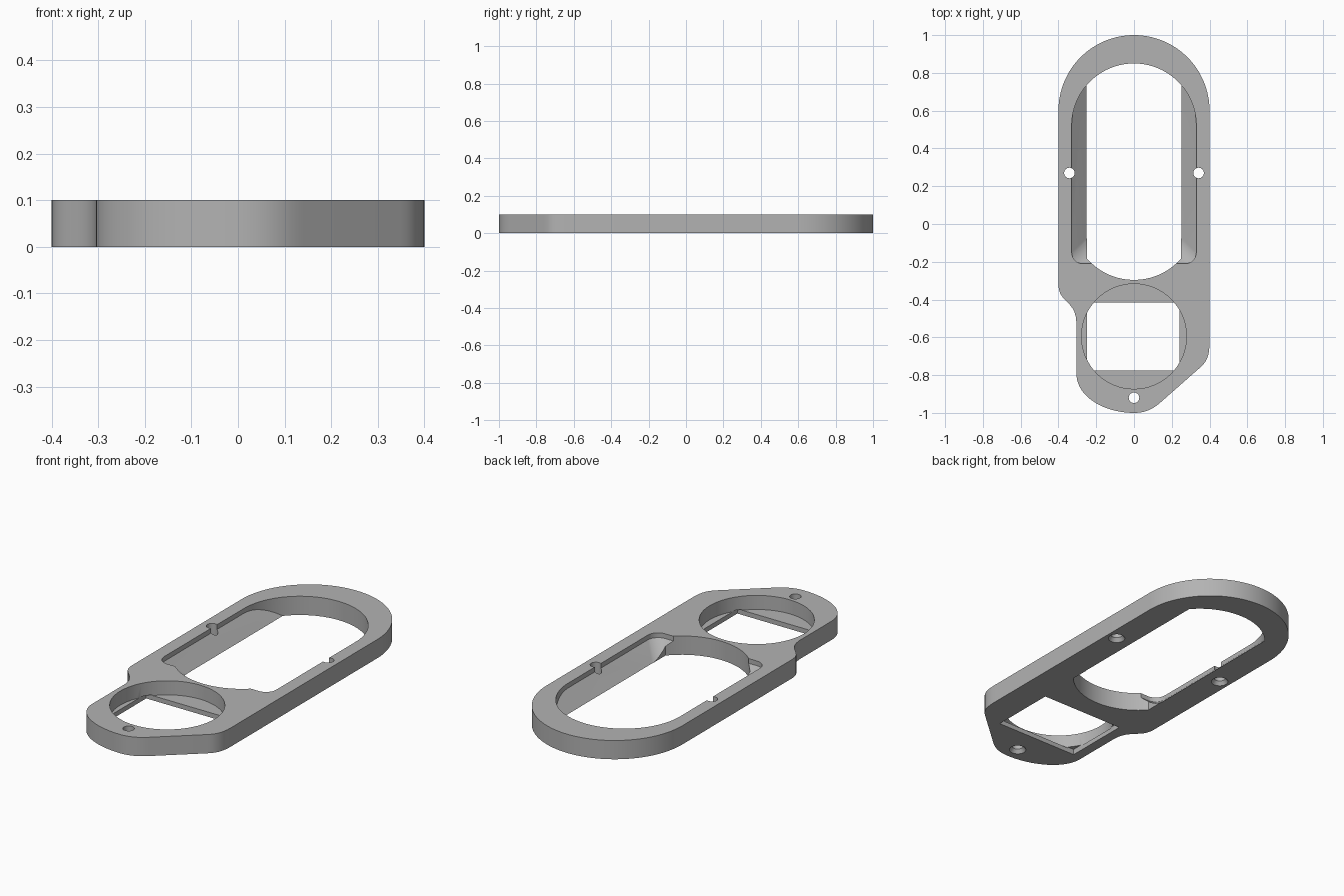
import bpy, bmesh
from math import cos, sin, radians
from mathutils import Vector
from mathutils.geometry import interpolate_bezier

if "Cube" in bpy.data.objects:
    bpy.data.objects.remove(bpy.data.objects["Cube"])

grey = bpy.data.materials.new("plain grey")
grey.use_nodes = True
grey.diffuse_color = (0.45, 0.45, 0.45, 1)
grey.node_tree.nodes["Principled BSDF"].inputs["Base Color"].default_value = grey.diffuse_color


def arc(cx, cy, r, a0, a1, n=32):
    angles = [radians(a0 + (a1 - a0) * i / n) for i in range(n + 1)]
    return [(cx + r * cos(a), cy + r * sin(a)) for a in angles]


def bez(*pts, n=12):
    return [(p.x, p.y) for p in interpolate_bezier(*[Vector((*p, 0)) for p in pts], n)]


def loft(name, sections):
    """Closed solid through (outline, height) sections with equal point counts."""
    bm = bmesh.new()
    rings = [[bm.verts.new((x, y, z)) for x, y in pts] for pts, z in sections]
    for low, high in zip(rings, rings[1:]):
        for i in range(len(low)):
            j = (i + 1) % len(low)
            bm.faces.new((low[i], low[j], high[j], high[i]))
    bm.faces.new(rings[0])
    bm.faces.new(rings[-1])
    bmesh.ops.recalc_face_normals(bm, faces=bm.faces)
    mesh = bpy.data.meshes.new(name)
    bm.to_mesh(mesh)
    bm.free()
    mesh.materials.append(grey)
    obj = bpy.data.objects.new(name, mesh)
    bpy.context.collection.objects.link(obj)
    return obj


def prism(name, pts, z0=-0.05, z1=0.15):
    return loft(name, [(pts, z0), (pts, z1)])


def combine(target, cutter, operation="DIFFERENCE"):
    mod = target.modifiers.new("cut", "BOOLEAN")
    mod.operation, mod.solver, mod.object = operation, "EXACT", cutter
    bpy.context.view_layer.objects.active = target
    bpy.ops.object.modifier_apply(modifier=mod.name)
    bpy.data.objects.remove(cutter)


def round_rect(w, y0, y1, r):
    return (arc(r - w, y0 + r, r, 180, 270, 8) + arc(w - r, y0 + r, r, 270, 360, 8)
            + [(w, y1), (-w, y1)])


# Plate outline, counter-clockwise from the right-hand arch end
outline = arc(0, 0.6, 0.4, 0, 180, 64)
outline += bez((-0.4, -0.32), (-0.4, -0.42), (-0.31, -0.40), (-0.305, -0.52))
outline += bez((-0.305, -0.79), (-0.305, -0.92), (-0.15, -1), (0, -1), n=20)
outline += bez((0, -1), (0.06, -1), (0.10, -0.98), (0.14, -0.945))[1:]
outline += bez((0.35, -0.76), (0.39, -0.725), (0.4, -0.69), (0.4, -0.62))
plate = prism("plate", outline, 0, 0.1)

# Long window with inward sloping sides
window = prism("window", arc(0, 0.52, 0.33, 0, 180, 48)
               + arc(-0.27, -0.15, 0.06, 180, 270, 8) + arc(0.27, -0.15, 0.06, 270, 360, 8))
slope = loft("slope", [(round_rect(0.24, -0.12, 1, 0.06), -0.01),
                       (round_rect(0.34, -0.22, 1, 0.06), 0.084),
                       (round_rect(0.36, -0.24, 1, 0.06), 0.16)])
combine(window, slope, "INTERSECT")
combine(plate, window)

# Rounded lower end of the window, cut straight through
end = [(max(-0.249, min(0.249, x)), y) for x, y in arc(0, 0.034, 0.33, 221, 319)]
combine(plate, prism("window_end", [(-0.249, 0.3)] + end + [(0.249, 0.3)]))

# Round recess from above meeting a rectangular recess from below
combine(plate, prism("round_recess", arc(0, -0.595, 0.278, 0, 354.375, 63), 0.025))
combine(plate, prism("square_recess", [(-0.25, -0.775), (0.24, -0.775),
                                       (0.24, -0.415), (-0.25, -0.415)], z1=0.03))

# Screw holes, countersunk underneath
for x, y in ((-0.342, 0.27), (0.342, 0.27), (0, -0.92)):
    rings = [(arc(x, y, r, 0, 348.75, 31), z)
             for r, z in ((0.046, -0.005), (0.028, 0.02), (0.028, 0.15))]
    combine(plate, loft("screw_hole", rings))

bpy.ops.object.select_all(action="DESELECT")
plate.select_set(True)
bpy.context.view_layer.objects.active = plate
bpy.ops.object.shade_smooth_by_angle(angle=radians(30))
